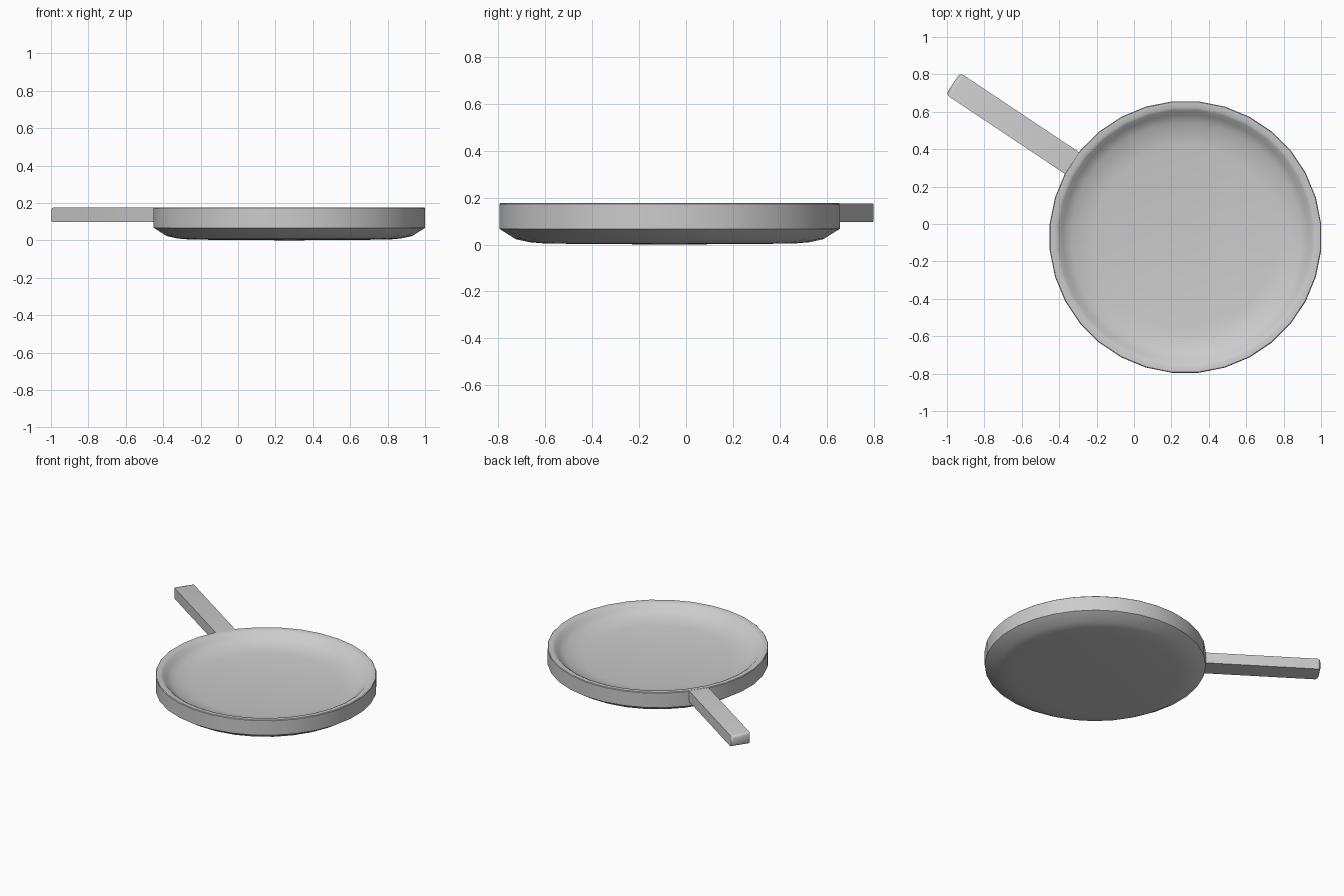
import bpy, bmesh, math
from mathutils import Matrix, Vector

if "Cube" in bpy.data.objects:
    bpy.data.objects.remove(bpy.data.objects["Cube"])

CENTRE = Vector((0.275, -0.07, 0))
SIDES = 32
STEP = 2 * math.pi / SIDES


def finish(name, bm, angle=35):
    bmesh.ops.recalc_face_normals(bm, faces=bm.faces)
    mesh = bpy.data.meshes.new(name)
    bm.to_mesh(mesh)
    bm.free()
    ob = bpy.data.objects.new(name, mesh)
    bpy.context.collection.objects.link(ob)
    bpy.ops.object.select_all(action='DESELECT')
    ob.select_set(True)
    bpy.context.view_layer.objects.active = ob
    bpy.ops.object.shade_smooth_by_angle(angle=math.radians(angle))
    return ob


# Pan bowl: profile (radius, height) from the underside, over the rim, down the sloping inside
profile = [(0.53, 0.004), (0.60, 0.010), (0.659, 0.023), (0.729, 0.067), (0.729, 0.172),
           (0.725, 0.176), (0.695, 0.176), (0.680, 0.168), (0.658, 0.145), (0.612, 0.115),
           (0.49, 0.096)]
bm = bmesh.new()
rings = []
for r, z in profile:
    rings.append([bm.verts.new(CENTRE + Vector((r * math.cos((i + 0.5) * STEP),
                                                r * math.sin((i + 0.5) * STEP), z)))
                  for i in range(SIDES)])
for a, b in zip(rings, rings[1:]):
    for i in range(SIDES):
        j = (i + 1) % SIDES
        bm.faces.new((a[i], a[j], b[j], b[i]))
# Slightly domed underside and flat cooking floor
for ring, z in ((rings[0], 0.0), (rings[-1], 0.093)):
    mid = bm.verts.new(CENTRE + Vector((0, 0, z)))
    for i in range(SIDES):
        bm.faces.new((ring[i], ring[(i + 1) % SIDES], mid))
finish("pan_bowl", bm, 44)

# Handle: a bar growing out of one side of the rim, rounded at the free end
start, end, width, low, high = 0.705, 1.489, 0.138, 0.097, 0.175
bm = bmesh.new()
bmesh.ops.create_cube(bm, size=1)
bmesh.ops.scale(bm, vec=(end - start, width, high - low), verts=bm.verts)
bmesh.ops.translate(bm, vec=((start + end) / 2, 0.008, (low + high) / 2), verts=bm.verts)
tip = [e for e in bm.edges if all(v.co.x > end - 0.01 for v in e.verts)]
bmesh.ops.bevel(bm, geom=tip, offset=0.02, segments=2, profile=0.5, affect='EDGES')
bmesh.ops.transform(bm, matrix=Matrix.Translation(CENTRE) @ Matrix.Rotation(13 * STEP, 4, 'Z'),
                    verts=bm.verts)
finish("handle", bm, 50)
